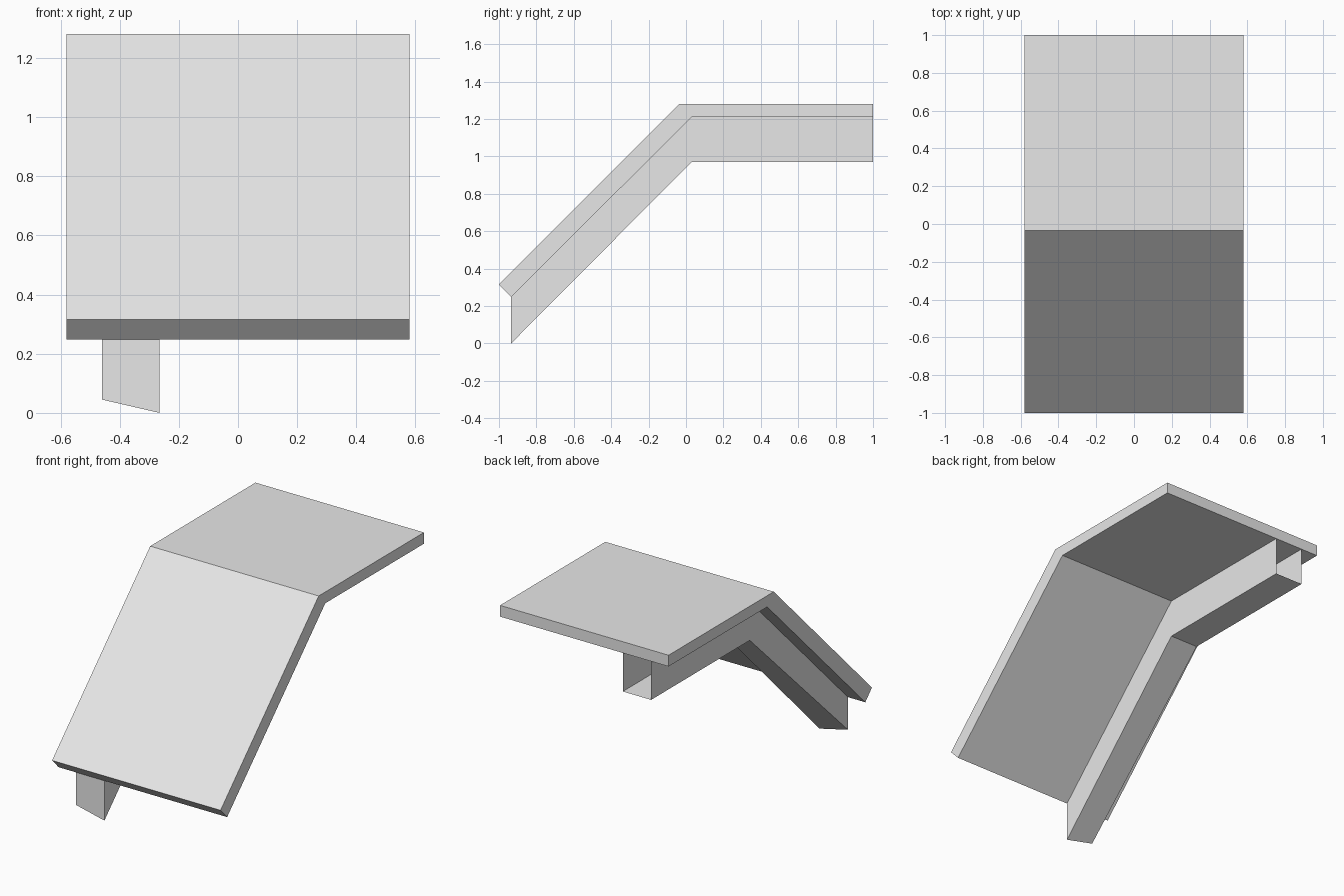
import bpy
import bmesh

cube = bpy.data.objects.get("Cube")
if cube:
    bpy.data.objects.remove(cube, do_unlink=True)

grey = bpy.data.materials.new("light_grey")
grey.use_nodes = True
grey.diffuse_color = (0.8, 0.8, 0.8, 1)
grey.node_tree.nodes["Principled BSDF"].inputs["Base Color"].default_value = grey.diffuse_color


def finish(name, bm):
    mesh = bpy.data.meshes.new(name)
    bm.to_mesh(mesh)
    bm.free()
    mesh.materials.append(grey)
    obj = bpy.data.objects.new(name, mesh)
    bpy.context.collection.objects.link(obj)
    return obj


def sweep(top, bottom, x0, x1):
    """Rows of (y, z) stations become a bent bar between x0 and x1."""
    bm = bmesh.new()
    rings = []
    for (ty, tz), (by, bz) in zip(top, bottom):
        corners = [(x0, ty, tz), (x1, ty, tz), (x1, by, bz), (x0, by, bz)]
        rings.append([bm.verts.new(c) for c in corners])
    return bm, rings


def skin(bm, rings, sides):
    for a, b in zip(rings, rings[1:]):
        for i in sides:
            j = (i + 1) % 4
            bm.faces.new((a[i], a[j], b[j], b[i]))


# Bent panel: sloping front half and level rear half
panel_top = [(-1, 0.315), (-0.035, 1.28), (1, 1.28)]
panel_under = [(-0.935, 0.248), (0.03, 1.21), (1, 1.21)]
bm, rings = sweep(panel_top, panel_under, -0.58, 0.58)
skin(bm, rings, range(4))
bm.faces.new(rings[0])
bm.faces.new(rings[-1])
bmesh.ops.recalc_face_normals(bm, faces=bm.faces)
finish("bent_panel", bm)

# Support channel below: closed at the front, open at the rear and the top
channel_under = [(-0.935, 0), (0.03, 0.97), (1, 0.97)]
bm, rings = sweep(panel_under, channel_under, -0.46, -0.265)
rings[0][3].co.z = 0.045  # skewed foot
skin(bm, rings, (1, 2, 3))
bm.faces.new(rings[0])
bmesh.ops.recalc_face_normals(bm, faces=bm.faces)
# Outward means the underside of the level run faces down
bm.faces.ensure_lookup_table()
under = min((f for f in bm.faces if f.calc_center_median().y > 0.1),
            key=lambda f: f.calc_center_median().z)
if under.normal.z > 0:
    bmesh.ops.reverse_faces(bm, faces=bm.faces)
finish("support_channel", bm)
